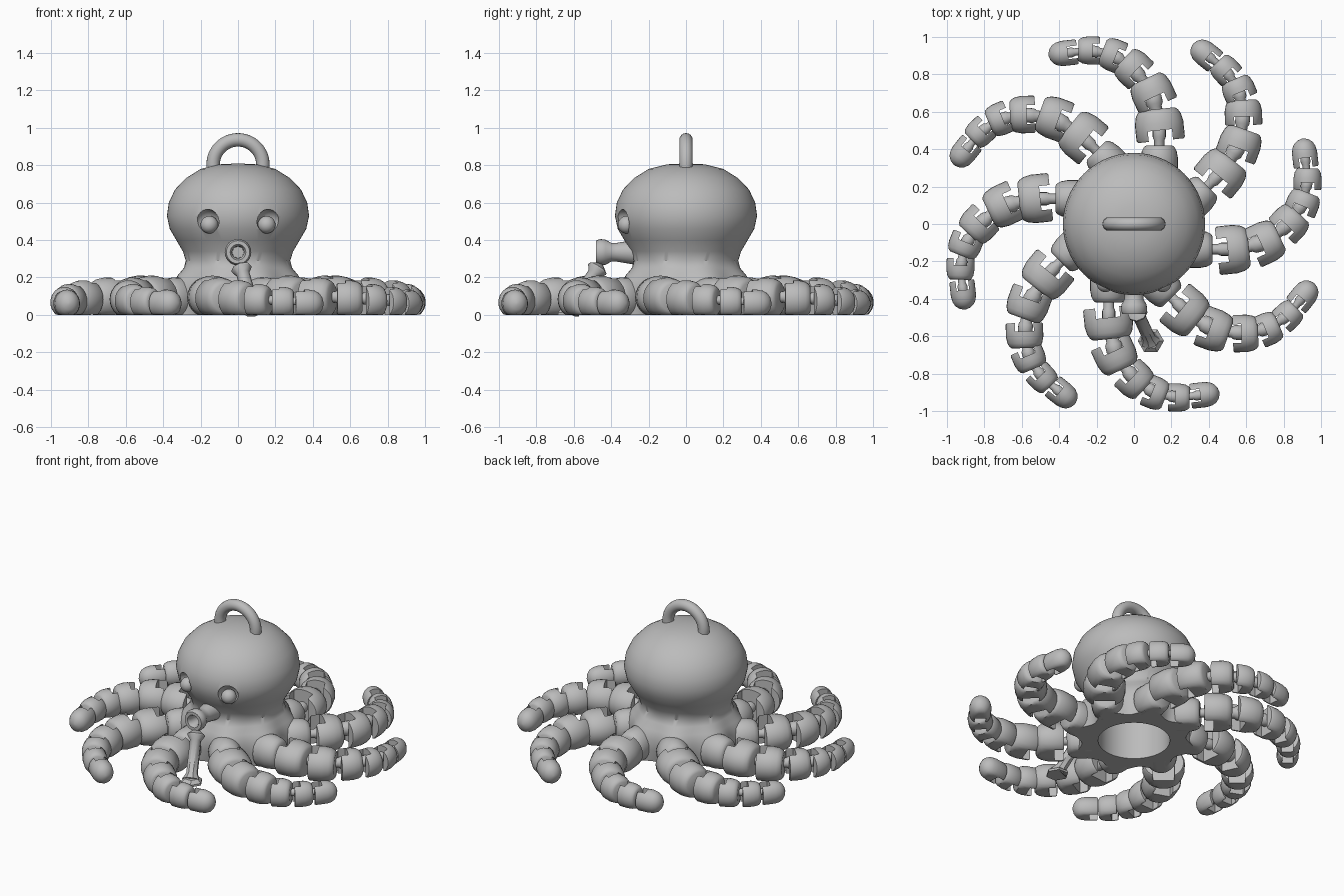
import bpy, bmesh, math
from mathutils import Vector, Matrix

if "Cube" in bpy.data.objects:
    bpy.data.objects.remove(bpy.data.objects["Cube"])

grey = bpy.data.materials.new("plain grey")
grey.use_nodes = True
grey.diffuse_color = (0.5, 0.5, 0.5, 1)
grey.node_tree.nodes["Principled BSDF"].inputs["Base Color"].default_value = (0.5, 0.5, 0.5, 1)


def add(name, bm, angle=40):
    """Turn a bmesh into a smooth shaded object."""
    bmesh.ops.remove_doubles(bm, verts=bm.verts, dist=1e-5)
    bmesh.ops.recalc_face_normals(bm, faces=bm.faces)
    me = bpy.data.meshes.new(name)
    bm.to_mesh(me)
    bm.free()
    me.materials.append(grey)
    ob = bpy.data.objects.new(name, me)
    bpy.context.collection.objects.link(ob)
    smooth(ob, angle)
    return ob


def smooth(ob, angle=40):
    bpy.ops.object.select_all(action='DESELECT')
    ob.select_set(True)
    bpy.context.view_layer.objects.active = ob
    bpy.ops.object.shade_smooth_by_angle(angle=math.radians(angle))


def cut(ob, cutter):
    """Subtract the cutter for good, then drop it."""
    mod = ob.modifiers.new("cut", 'BOOLEAN')
    mod.operation, mod.solver, mod.object = 'DIFFERENCE', 'EXACT', cutter
    bpy.context.view_layer.objects.active = ob
    bpy.ops.object.modifier_apply(modifier=mod.name)
    bpy.data.objects.remove(cutter)
    smooth(ob)


def loft(rings, close=False):
    """Skin a list of point rings; cap the ends if asked."""
    bm = bmesh.new()
    rows = [[bm.verts.new(p) for p in ring] for ring in rings]
    n = len(rows[0])
    for a, b in zip(rows, rows[1:]):
        for i in range(n):
            bm.faces.new((a[i], a[(i + 1) % n], b[(i + 1) % n], b[i]))
    if close:
        bm.faces.new(rows[0])
        bm.faces.new(rows[-1])
    return bm


def lathe(profile, n=32, lobes=lambda z, a: 0):
    rings = []
    for r, z in profile:
        ring = []
        for i in range(n):
            a = math.tau * i / n
            rr = r + lobes(z, a) if r > 0.25 else r
            ring.append((rr * math.cos(a), rr * math.sin(a), z))
        rings.append(ring)
    return loft(rings)


def ball(name, centre, radius):
    bm = bmesh.new()
    bmesh.ops.create_uvsphere(bm, u_segments=32, v_segments=16, radius=radius,
                              matrix=Matrix.Translation(centre))
    return add(name, bm)


def rod(name, start, end, profile, n=16):
    """Lathe a profile of (radius, fraction) along a line."""
    start, end = Vector(start), Vector(end)
    line = end - start
    bm = lathe([(r, t * line.length) for r, t in profile], n)
    turn = Vector((0, 0, 1)).rotation_difference(line).to_matrix().to_4x4()
    bmesh.ops.transform(bm, matrix=Matrix.Translation(start) @ turn, verts=bm.verts)
    return add(name, bm)


# Head: a hollow-based bulb that flares into an eight-lobed skirt
bulb = [(0, 0.28), (0.22, 0.28), (0.22, 0), (0.35, 0), (0.36, 0.08), (0.355, 0.15),
        (0.33, 0.21), (0.295, 0.25), (0.28, 0.29), (0.295, 0.34), (0.33, 0.4),
        (0.365, 0.46), (0.38, 0.53), (0.37, 0.6), (0.337, 0.67), (0.28, 0.73),
        (0.2, 0.78), (0.1, 0.805), (0, 0.81)]
lobe_angle = math.radians(67.5)
head = add("head", lathe(bulb, 96, lambda z, a: 0.03 * max(0, 1 - z / 0.3)
                         * math.cos(8 * (a - lobe_angle))))

# Eyes: round sockets, each with a smaller ball leaving a crescent
for side, label in ((1, "left"), (-1, "right")):
    spot = Vector((side * 0.165, -0.345, 0.5))
    cut(head, ball("socket cutter", spot, 0.065))
    ball(label + "_eye", spot + Vector((side * -0.012, 0.028, -0.018)), 0.047)

# Hanging ring on the crown
loop = []
for i in range(33):
    a = math.pi * (i / 32 * 1.2 - 0.1)
    loop.append([((0.133 + 0.036 * math.cos(b)) * math.cos(a), 0.036 * math.sin(b),
                  0.803 + (0.133 + 0.036 * math.cos(b)) * math.sin(a))
                 for b in (math.tau * j / 16 for j in range(16))])
add("hanging_ring", loft(loop, True))

# Flared spout for the mouth
rod("mouth_spout", (0, -0.28, 0.335), (0, -0.48, 0.335),
    [(0, 0), (0.065, 0), (0.05, 0.45), (0.05, 0.6), (0.067, 0.75), (0.071, 0.9),
     (0.062, 1), (0.042, 1), (0.032, 0.9), (0.03, 0.6), (0, 0.6)], 24)

# Slanted prop under the spout
rod("prop", (0.085, -0.62, 0.02), (0.01, -0.455, 0.275),
    [(0, 0), (0.055, 0), (0.036, 0.12), (0.036, 0.78), (0.055, 0.87), (0.055, 0.9),
     (0.012, 1), (0, 1)], 8)
rod("prop_foot", (0.09, -0.625, 0), (0.09, -0.625, 0.035),
    [(0, 0), (0.07, 0), (0.07, 0.4), (0.045, 1), (0, 1)], 6)


def section(x, w, h, k):
    """Arched outline with a flat underside."""
    ring = []
    for i in range(28):
        a = math.tau * i / 28
        ring.append((x, 0.5 * w * k * math.cos(a),
                     max(0, 0.45 * h + 0.55 * h * k * math.sin(a))))
    return ring


# Arm segments: centre x, centre y, length, width, height
arm = [(0.135, 0.345, 0.15, 0.2, 0.2), (0.135, 0.53, 0.17, 0.26, 0.21),
       (0.097, 0.705, 0.16, 0.225, 0.2), (-0.008, 0.835, 0.135, 0.2, 0.185),
       (-0.115, 0.905, 0.115, 0.175, 0.165), (-0.24, 0.928, 0.115, 0.15, 0.15),
       (-0.38, 0.912, 0.155, 0.135, 0.135)]
hood = [(0, 0.94), (0.06, 1), (0.55, 1), (0.8, 0.93), (0.93, 0.83), (1, 0.7)]
tip = [(0, 0.94), (0.06, 1), (0.5, 1), (0.7, 0.92), (0.85, 0.74), (0.95, 0.45), (1, 0.1)]
parts = []
for i, (x, y, length, w, h) in enumerate(arm):
    here = Vector((x, y, 0))
    before = Vector((*arm[max(i - 1, 0)][:2], 0))
    after = Vector((*arm[min(i + 1, len(arm) - 1)][:2], 0))
    way = after - before
    shape = tip if i == len(arm) - 1 else hood
    seg = add("arm_segment_%d" % i if i else "arm_socket",
              loft([section((t - 0.5) * length, w, h, k) for t, k in shape], True), 45)
    # Slot on the inner end that takes the previous link
    if i:
        bm = bmesh.new()
        bmesh.ops.create_cube(bm, size=1, matrix=Matrix.Translation((-length / 2, 0, h / 2))
                              @ Matrix.Diagonal((length * 0.66, w * 0.5, h * 2, 1)))
        cut(seg, add("slot cutter", bm))
    place = Matrix.Translation(here) @ Matrix.Rotation(math.atan2(way.y, way.x), 4, 'Z')
    seg.data.transform(place)
    parts.append(seg)
    # Link bar to the next segment
    if i < len(arm) - 1:
        lift = Vector((0, 0, 0.48 * h))
        r = 0.135 * w
        parts.append(rod("arm_link_%d" % i, here + lift, after + lift,
                         [(0, 0), (r, 0), (r, 0.55), (r * 1.3, 0.65),
                          (r * 1.3, 0.85), (r, 1), (0, 1)]))

# Repeat the arm eight times around the body
for part in parts:
    for k in range(1, 8):
        twin = part.copy()
        twin.name = part.name + "_arm_%d" % (k + 1)
        twin.matrix_world = Matrix.Rotation(math.tau * k / 8, 4, 'Z')
        bpy.context.collection.objects.link(twin)
